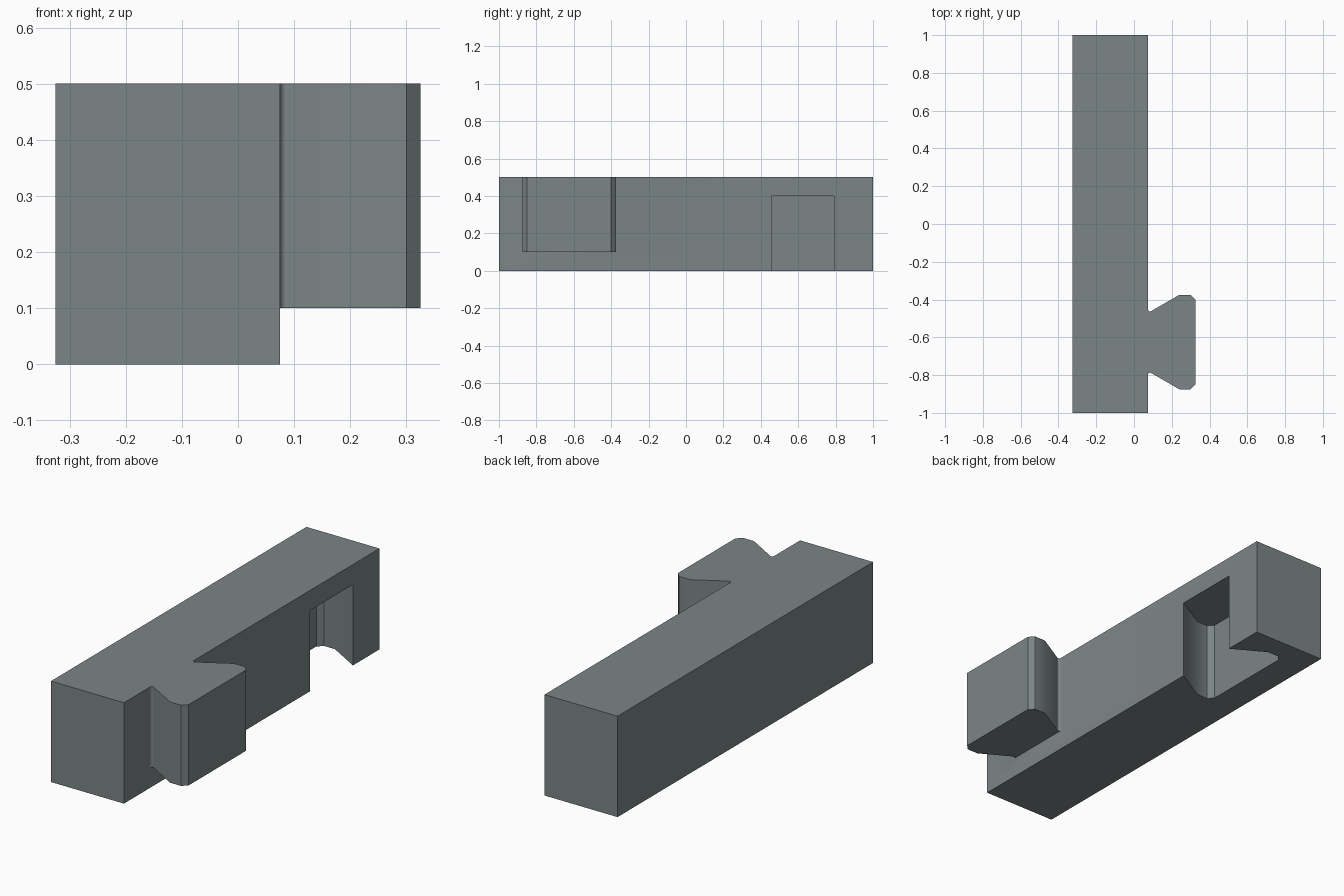
import bpy, bmesh, math

if "Cube" in bpy.data.objects:
    bpy.data.objects.remove(bpy.data.objects["Cube"])

FACE_X = 0.075  # side of the bar that carries the joint

mat = bpy.data.materials.new("slate_grey")
mat.diffuse_color = (0.2, 0.235, 0.24, 1)
mat.use_nodes = True
mat.node_tree.nodes["Principled BSDF"].inputs["Base Color"].default_value = mat.diffuse_color


def prism(name, profile, z0, z1):
    """Extrude a closed XY profile from z0 to z1."""
    bm = bmesh.new()
    base = bm.faces.new([bm.verts.new((x, y, z0)) for x, y in profile])
    top = bmesh.ops.extrude_face_region(bm, geom=[base])["geom"]
    bmesh.ops.translate(bm, vec=(0, 0, z1 - z0),
                        verts=[v for v in top if isinstance(v, bmesh.types.BMVert)])
    bmesh.ops.recalc_face_normals(bm, faces=bm.faces)
    me = bpy.data.meshes.new(name)
    bm.to_mesh(me)
    bm.free()
    me.materials.append(mat)
    ob = bpy.data.objects.new(name, me)
    bpy.context.collection.objects.link(ob)
    return ob


def symmetric(half, yc):
    """Mirror a half outline of (x, half width) about y = yc."""
    return [(x, yc + h) for x, h in half] + [(x, yc - h) for x, h in reversed(half)]


def combine(target, tool, operation):
    mod = target.modifiers.new(operation.lower(), "BOOLEAN")
    mod.operation, mod.solver, mod.object = operation, "EXACT", tool
    bpy.context.view_layer.objects.active = target
    bpy.ops.object.modifier_apply(modifier=mod.name)
    bpy.data.objects.remove(tool)


# Long bar
bar = prism("dovetail_bar", [(-0.325, -1), (FACE_X, -1), (FACE_X, 1), (-0.325, 1)], 0, 0.5)

# Dovetail tenon with filleted root and chamfered tip
r, root = 0.01, 0.172
fillet = [(FACE_X + r + r * math.cos(math.radians(a)), root + r * math.sin(math.radians(a)))
          for a in range(180, 301, 20)]
tenon = prism("tenon", symmetric(
    [(0, root)] + fillet + [(0.24, 0.25), (0.30, 0.25), (0.325, 0.225)], -0.625), 0.1, 0.5)
combine(bar, tenon, "UNION")

# Matching socket, slightly wider, open at the bottom and side
socket = prism("socket_cutter", symmetric(
    [(0.2, 0.1675), (FACE_X, 0.1675), (-0.09, 0.2625), (-0.15, 0.2625), (-0.175, 0.2375)],
    0.625), -0.1, 0.4)
combine(bar, socket, "DIFFERENCE")

# Smooth the rounded roots, keep hard edges
bpy.ops.object.select_all(action="DESELECT")
bar.select_set(True)
bpy.context.view_layer.objects.active = bar
bpy.ops.object.shade_smooth_by_angle(angle=math.radians(32))
